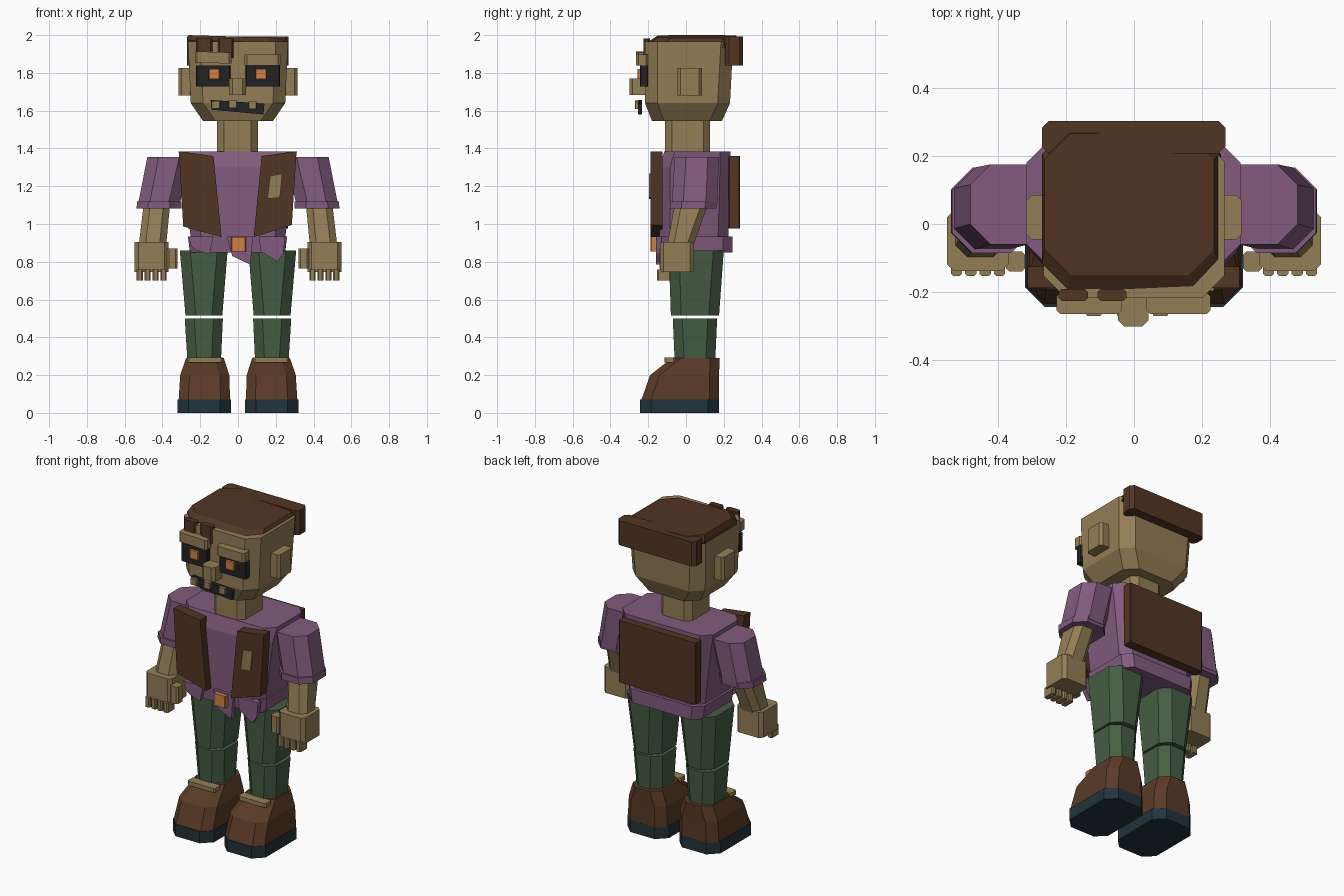
import bpy, bmesh, math


def material(name, r, g, b):
    m = bpy.data.materials.new(name)
    lin = lambda v: ((v / 255 + 0.055) / 1.055) ** 2.4 if v > 10 else v / 3294
    m.diffuse_color = (lin(r), lin(g), lin(b), 1)
    return m


SKIN = material("skin", 148, 126, 86)
BROWN = material("dark_brown", 82, 53, 36)
BOOT = material("boot_brown", 90, 58, 38)
PURPLE = material("purple_cloth", 130, 91, 126)
GREEN = material("green_cloth", 70, 94, 67)
SOLE = material("sole_blue", 34, 52, 60)
DARK = material("dark_face", 34, 34, 36)
ORANGE = material("orange", 208, 128, 70)


def finish(bm, name, mat):
    bmesh.ops.recalc_face_normals(bm, faces=bm.faces)
    me = bpy.data.meshes.new(name)
    bm.to_mesh(me)
    bm.free()
    me.materials.append(mat)
    ob = bpy.data.objects.new(name, me)
    bpy.context.collection.objects.link(ob)
    return ob


def loft(name, mat, sections, c, side=1, tilt=0):
    """Stack of corner-cut rectangles (z, x0, x1, y0, y1)."""
    bm = bmesh.new()
    rings = []
    for z, x0, x1, y0, y1 in sections:
        pts = [(x0 + c, y0), (x1 - c, y0), (x1, y0 + c), (x1, y1 - c),
               (x1 - c, y1), (x0 + c, y1), (x0, y1 - c), (x0, y0 + c)]
        rings.append([bm.verts.new((side * x, y, z + tilt * x)) for x, y in pts])
    for a, b in zip(rings, rings[1:]):
        for i in range(8):
            bm.faces.new((a[i], a[i - 1], b[i - 1], b[i]))
    bm.faces.new(rings[0])
    bm.faces.new(rings[-1])
    return finish(bm, name, mat)


def block(name, mat, x0, x1, y0, y1, z0, z1, c=0.006, side=1, tilt=0):
    return loft(name, mat, [(z0, x0, x1, y0, y1), (z1, x0, x1, y0, y1)], c, side, tilt)


def plate(name, mat, outline, y0, y1):
    """Front-facing outline in x, z given thickness along y."""
    bm = bmesh.new()
    a = [bm.verts.new((x, y0, z)) for x, z in outline]
    b = [bm.verts.new((x, y1, z)) for x, z in outline]
    bm.faces.new(a)
    bm.faces.new(b)
    for i in range(len(a)):
        bm.faces.new((a[i], a[i - 1], b[i - 1], b[i]))
    return finish(bm, name, mat)


# Head and neck
loft("head", SKIN, [(1.545, -.185, .185, -.18, .19), (1.64, -.25, .25, -.217, .233),
                    (1.965, -.265, .265, -.217, .25)], .065)
loft("neck", SKIN, [(1.37, -.11, .105, -.11, .127), (1.56, -.11, .105, -.11, .127)], .035)

# Hair
loft("hair_cap", BROWN, [(1.94, -.27, .255, -.19, .28), (1.965, -.27, .25, -.19, .28),
                         (1.992, -.262, .235, -.15, .265)], .075, tilt=-.03)
block("hair_back", BROWN, -.27, .268, .207, .302, 1.84, 1.993, .02)
block("hair_tuft_left", BROWN, -.222, -.135, -.226, -.19, 1.912, 1.982, .01)
block("hair_tuft_right", BROWN, -.107, -.022, -.226, -.19, 1.878, 1.982, .01)

# Face
for s, n in ((-1, "left"), (1, "right")):
    block("ear_" + n, SKIN, .24, .315, -.045, .085, 1.68, 1.827, .015, s)
    block("eye_socket_" + n, DARK, .04, .222, -.243, -.2, 1.727, 1.84, .005, s)
    cx = .122 if s > 0 else .126
    block("iris_" + n, ORANGE, cx - .03, cx + .03, -.258, -.24, 1.768, 1.82, .004, s)
block("brow_left", SKIN, -.228, -.035, -.264, -.2, 1.848, 1.907, .012, tilt=-.03)
block("brow_right", SKIN, .035, .225, -.264, -.2, 1.838, 1.897, .012)
block("nose", SKIN, -.047, .043, -.3, -.2, 1.682, 1.77, .018)
plate("mouth", DARK, [(-.14, 1.605), (.135, 1.58), (.14, 1.637), (-.145, 1.657)], -.254, -.232)
for x, z in ((-.118, 1.632), (-.028, 1.634), (.077, 1.629)):
    block("tooth", SKIN, x - .022, x + .022, -.27, -.25, z - .02, z + .02, .003)

# Shirt with ragged hem
loft("torso", PURPLE, [(.93, -.25, .25, -.14, .225), (1.3, -.3, .3, -.14, .235),
                       (1.385, -.315, .312, -.115, .235)], .055)
loft("shirt_hem", PURPLE, [(.85, -.255, .25, -.135, .245), (.935, -.265, .26, -.14, .245)], .05)
plate("hem_rag_left", PURPLE, [(-.265, .935), (-.13, .935), (-.15, .84), (-.22, .86), (-.245, .88)],
      -.16, -.13)
plate("hem_rag_middle", PURPLE, [(-.06, .935), (.08, .935), (.065, .785), (-.03, .83)], -.16, -.13)
plate("hem_rag_right", PURPLE, [(.11, .935), (.25, .935), (.24, .845), (.21, .8), (.12, .855)],
      -.16, -.13)

# Vest, patch and buckle
plate("vest_front_left", BROWN, [(-.313, 1.385), (-.13, 1.36), (-.087, .93), (-.29, .987)], -.188, -.125)
plate("vest_front_right", BROWN, [(.31, 1.385), (.125, 1.36), (.083, .93), (.285, .995)], -.188, -.125)
block("vest_back", BROWN, -.265, .265, .225, .285, .975, 1.36, .005)
plate("vest_patch", SKIN, [(.17, 1.255), (.235, 1.268), (.222, 1.14), (.155, 1.133)], -.196, -.187)
block("belt_buckle", ORANGE, -.037, .042, -.187, -.14, .855, .93, .004)

for s, n in ((-1, "left"), (1, "right")):
    # Arm
    loft("sleeve_" + n, PURPLE, [(1.1, .31, .53, -.075, .165), (1.355, .25, .48, -.06, .175)],
         .06, s)
    loft("sleeve_cuff_" + n, PURPLE, [(1.082, .3, .537, -.085, .16), (1.12, .3, .534, -.085, .165)],
         .06, s)
    loft("forearm_" + n, SKIN, [(.89, .38, .525, -.1, .04), (1.1, .36, .5, -.06, .115)], .035, s)
    block("hand_" + n, SKIN, .368, .548, -.138, .04, .745, .905, .02, s)
    for i in range(4):
        x = .378 + i * .042
        block("finger_" + n, SKIN, x, x + .033, -.153, -.08, .7, .76, .007, s)
    block("thumb_" + n, SKIN, .32, .375, -.14, -.08, .765, .87, .01, s)

    # Leg
    loft("thigh_" + n, GREEN, [(.515, .083, .278, -.08, .175), (.86, .055, .308, -.092, .2)], .055, s)
    loft("shin_" + n, GREEN, [(.28, .09, .268, -.06, .155), (.5, .08, .282, -.07, .165)], .05, s)

    # Boot
    loft("boot_" + n, BOOT, [(.07, .042, .314, -.236, .174), (.2, .046, .306, -.19, .175),
                             (.29, .075, .275, -.075, .178)], .05, s)
    block("boot_sole_" + n, SOLE, .036, .32, -.243, .175, 0, .072, .058, s)
    block("boot_collar_" + n, SKIN, .08, .27, -.115, -.055, .268, .294, .01, s)
